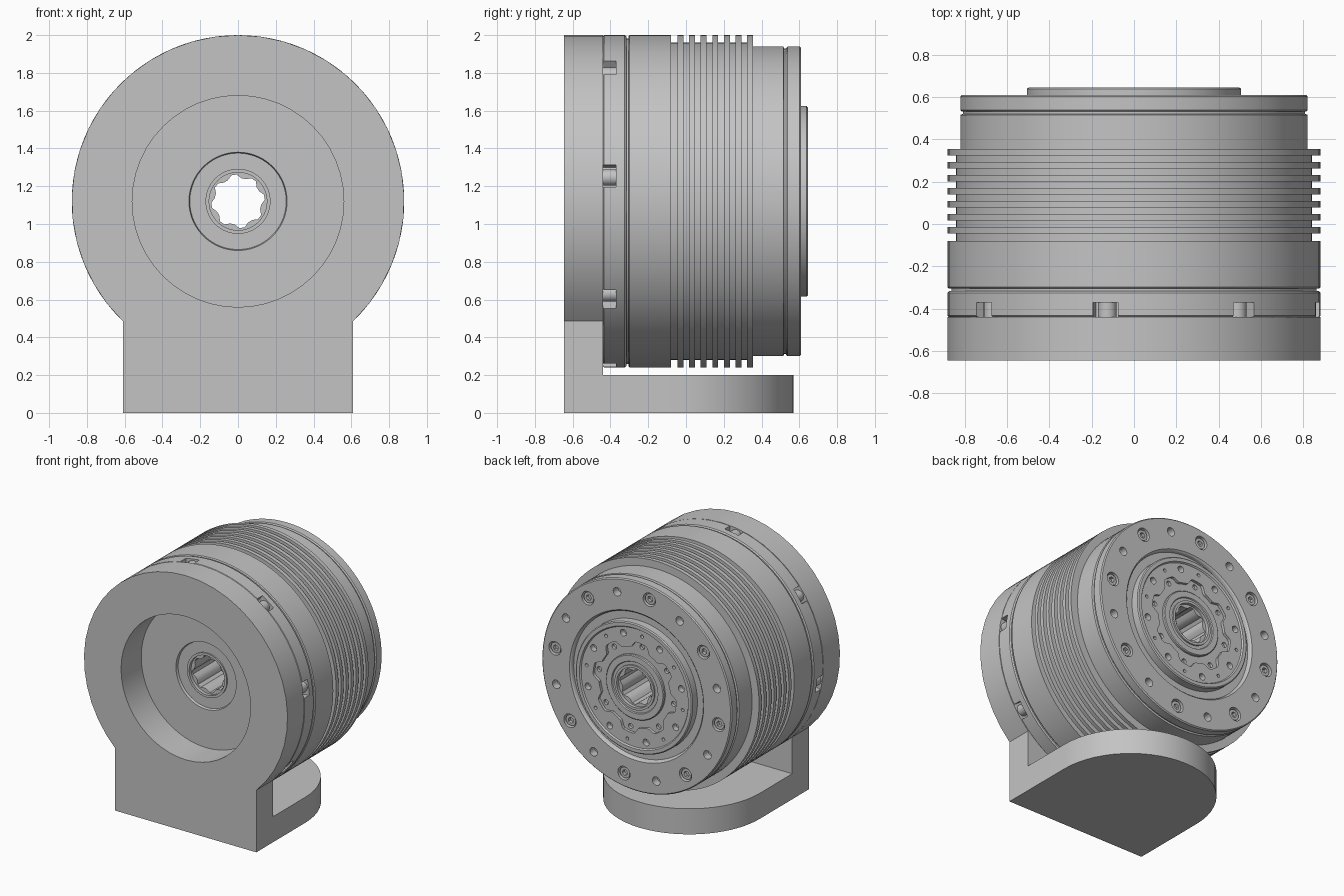
import bpy, bmesh
from math import sin, cos, pi, radians, asin
from mathutils import Matrix, Vector

AXIS_Z = 1.12          # height of the drive axis, which runs along y
OUTER = 0.88           # largest housing radius
HALF = 0.61            # half width of the foot
TURN = radians(8.8)    # shared rotation of the bolt patterns
OCT = [TURN + k * pi / 4 for k in range(8)]
MID = [a + pi / 8 for a in OCT]

cube = bpy.data.objects.get("Cube")
if cube:
    bpy.data.objects.remove(cube, do_unlink=True)

grey = bpy.data.materials.new("satin_grey")
grey.use_nodes = True
colour = (0.55, 0.55, 0.55, 1)
grey.diffuse_color = colour
grey.node_tree.nodes["Principled BSDF"].inputs["Base Color"].default_value = colour


def make(name, bm):
    bmesh.ops.remove_doubles(bm, verts=bm.verts, dist=1e-5)
    bmesh.ops.recalc_face_normals(bm, faces=bm.faces)
    mesh = bpy.data.meshes.new(name)
    bm.to_mesh(mesh)
    bm.free()
    mesh.materials.append(grey)
    obj = bpy.data.objects.new(name, mesh)
    bpy.context.collection.objects.link(obj)
    return obj


def polar(r, a):
    return r * cos(a), r * sin(a)


def prism(bm, pts, y0, y1):
    """Extrude an outline around the drive axis from y0 to y1."""
    face = bm.faces.new([bm.verts.new((x, y0, AXIS_Z + z)) for x, z in pts])
    res = bmesh.ops.extrude_face_region(bm, geom=[face])
    verts = [v for v in res["geom"] if isinstance(v, bmesh.types.BMVert)]
    bmesh.ops.translate(bm, verts=verts, vec=(0, y1 - y0, 0))


def rods(bm, ring, angles, r, y0, y1, sides=20):
    """Cylinders along y, spaced on a ring."""
    for a in angles:
        cx, cz = polar(ring, a)
        pts = [polar(r, a + k * 2 * pi / sides) for k in range(sides)]
        prism(bm, [(cx + x, cz + z) for x, z in pts], y0, y1)
    return bm


def lathe(name, profile, steps=96):
    """Spin a closed (radius, y) profile around the drive axis."""
    bm = bmesh.new()
    verts = [bm.verts.new((r, y, AXIS_Z)) for r, y in profile]
    edges = [bm.edges.new((verts[i - 1], verts[i])) for i in range(len(verts))]
    bmesh.ops.spin(bm, geom=verts + edges, cent=(0, 0, AXIS_Z), axis=(0, 1, 0),
                   angle=2 * pi, steps=steps, use_duplicate=False)
    return make(name, bm)


def cut(obj, bm):
    """Subtract a cutter mesh and bake the result."""
    cutter = make("cutter", bm)
    mod = obj.modifiers.new("cut", 'BOOLEAN')
    mod.operation, mod.solver, mod.object = 'DIFFERENCE', 'EXACT', cutter
    graph = bpy.context.evaluated_depsgraph_get()
    graph.update()
    baked = bpy.data.meshes.new_from_object(obj.evaluated_get(graph))
    obj.modifiers.clear()
    obj.data = baked
    baked.name = obj.name
    bpy.data.objects.remove(cutter, do_unlink=True)


parts = []

# Bracket: round plate with straight cheeks and a large opening
start = -asin((1 - (HALF / OUTER) ** 2) ** 0.5)
sweep = pi - 2 * start
bm = bmesh.new()
outline = [polar(OUTER, start + sweep * k / 34) for k in range(35)]
outline[0] = (HALF, outline[0][1])
outline[-1] = (-HALF, outline[-1][1])
prism(bm, outline + [(-HALF, -AXIS_Z), (HALF, -AXIS_Z)], -0.645, -0.44)
plate = make("bracket_plate", bm)
cut(plate, rods(bmesh.new(), 0, [0], 0.56, -0.8, -0.3, 48))
parts.append(plate)

# Bracket foot with a rounded rear end
bm = bmesh.new()
foot = [polar(HALF, pi * k / 28) for k in range(29)]
foot = [(x, y - 0.04) for x, y in foot] + [(-HALF, -0.44), (HALF, -0.44)]
face = bm.faces.new([bm.verts.new((x, y, 0)) for x, y in foot])
res = bmesh.ops.extrude_face_region(bm, geom=[face])
bmesh.ops.translate(bm, vec=(0, 0, 0.2),
                    verts=[v for v in res["geom"] if isinstance(v, bmesh.types.BMVert)])
parts.append(make("bracket_foot", bm))

# Mounting ring with eight screw pockets
ring = lathe("mounting_ring", [(0.56, -0.44), (0.873, -0.44), (0.88, -0.433),
                               (0.88, -0.325), (0.872, -0.316), (0.56, -0.316)])
bm = bmesh.new()
for a in OCT:
    radial, side = Vector(polar(1, a)), Vector(polar(1, a + pi / 2))
    prism(bm, [radial * r + side * s for r, s in
               ((0.78, -0.06), (0.95, -0.06), (0.95, 0.06), (0.78, 0.06))], -0.5, -0.37)
cut(ring, bm)
parts.append(ring)
parts.append(make("mounting_screws", rods(bmesh.new(), 0.825, OCT, 0.044, -0.45, -0.365)))

# Main housing with cooling fins
profile = [(0.165, -0.375), (0.255, -0.375), (0.26, -0.395), (0.565, -0.395),
           (0.565, -0.318), (0.862, -0.318), (0.862, -0.305), (0.873, -0.305),
           (0.88, -0.298), (0.88, -0.08), (0.84, -0.08)]
for k in range(7):
    y = -0.045 + k * 0.0615
    profile += [(0.84, y), (OUTER, y), (OUTER, y + 0.031), (0.84, y + 0.031)]
profile += [(0.82, 0.355), (0.82, 0.515), (0.808, 0.52), (0.808, 0.535), (0.165, 0.535)]
parts.append(lathe("finned_housing", profile))

# Rear flange with counterbored bolts alternating with plain holes
flange = lathe("rear_flange", [(0.165, 0.53), (0.812, 0.53), (0.82, 0.538), (0.82, 0.602),
                               (0.812, 0.61), (0.58, 0.61), (0.57, 0.6), (0.565, 0.58),
                               (0.165, 0.58)])
bm = rods(bmesh.new(), 0.715, OCT, 0.053, 0.565, 0.7)
cut(flange, rods(bm, 0.715, MID, 0.033, 0.55, 0.7))
parts.append(flange)
bolts = make("flange_bolts", rods(bmesh.new(), 0.715, OCT, 0.042, 0.55, 0.598))
cut(bolts, rods(bmesh.new(), 0.715, OCT, 0.023, 0.572, 0.7, 6))
parts.append(bolts)

# Output disc with a lobed recess and pin holes
disc = lathe("output_disc", [(0.165, 0.57), (0.505, 0.57), (0.505, 0.638), (0.497, 0.645),
                             (0.47, 0.645), (0.462, 0.634), (0.165, 0.634)])
lobes = []
for k in range(160):
    a = k * 2 * pi / 160
    wave = max(-1, min(1, 2.2 * cos(8 * (a - TURN))))
    lobes.append(polar(0.335 + 0.025 * wave, a))
bm = bmesh.new()
prism(bm, lobes, 0.612, 0.7)
cut(disc, bm)
bm = rods(bmesh.new(), 0.415, MID, 0.026, 0.59, 0.7)
rods(bm, 0.42, OCT, 0.013, 0.6, 0.7, 12)
cut(disc, rods(bm, 0.325, OCT, 0.02, 0.59, 0.7, 16))
parts.append(disc)

# Raised hub ring around the bore
parts.append(lathe("hub_ring", [(0.165, 0.6), (0.25, 0.6), (0.25, 0.628), (0.244, 0.634),
                                (0.2, 0.634), (0.195, 0.626), (0.165, 0.626)]))

# Sleeve with an eight-pointed through bore, countersunk at both ends
sleeve = make("bore_sleeve", rods(bmesh.new(), 0, [0], 0.172, -0.385, 0.638, 64))
bm = bmesh.new()
star = []
for a in OCT:
    star += [polar(r, a + d * pi / 32) for r, d in
             ((0.142, -1), (0.142, 1), (0.124, 3), (0.124, 5))]
prism(bm, star, -0.6, 0.8)
cut(sleeve, bm)
bm = rods(bmesh.new(), 0, [0], 0.153, -0.6, -0.36, 48)
cut(sleeve, rods(bm, 0, [0], 0.153, 0.613, 0.8, 48))
parts.append(sleeve)

# Smooth the round surfaces, keep the edges crisp
for obj in bpy.context.selected_objects:
    obj.select_set(False)
for obj in parts:
    obj.select_set(True)
bpy.context.view_layer.objects.active = parts[0]
bpy.ops.object.shade_smooth_by_angle(angle=radians(25))
